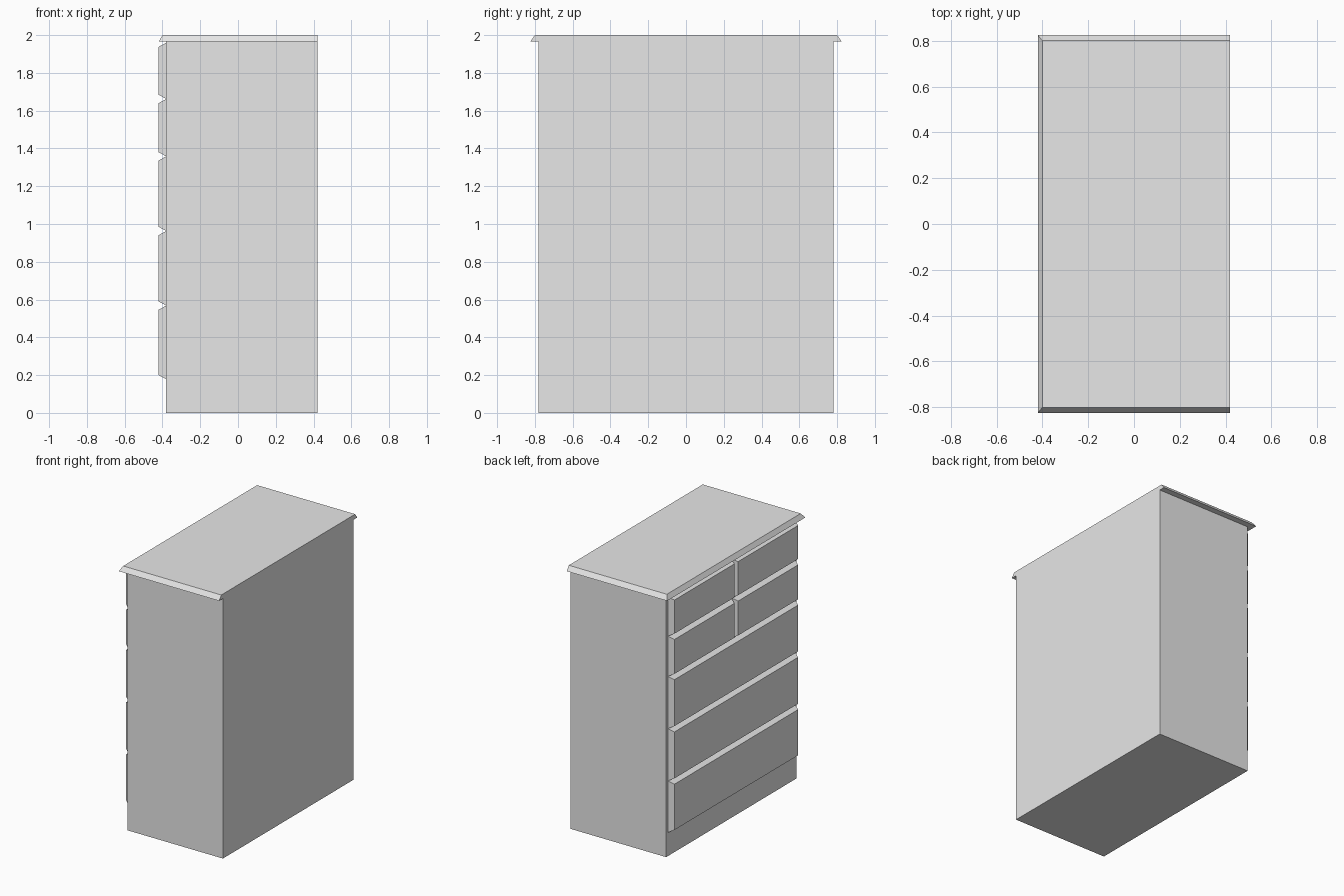
import bpy
import bmesh

old = bpy.data.objects.get("Cube")
if old:
    bpy.data.objects.remove(old, do_unlink=True)

# Single plain grey finish
grey = bpy.data.materials.new("light_grey")
grey.use_nodes = True
colour = (0.8, 0.8, 0.8, 1.0)
grey.diffuse_color = colour
grey.node_tree.nodes["Principled BSDF"].inputs["Base Color"].default_value = colour


def frustum(name, base, end):
    """Closed solid joining two matching rectangles of four points."""
    bm = bmesh.new()
    a = [bm.verts.new(p) for p in base]
    b = [bm.verts.new(p) for p in end]
    bm.faces.new(a)
    bm.faces.new(b)
    for i in range(4):
        j = (i + 1) % 4
        bm.faces.new((a[i], a[j], b[j], b[i]))
    bmesh.ops.recalc_face_normals(bm, faces=bm.faces)
    mesh = bpy.data.meshes.new(name)
    bm.to_mesh(mesh)
    bm.free()
    mesh.materials.append(grey)
    obj = bpy.data.objects.new(name, mesh)
    bpy.context.collection.objects.link(obj)
    return obj


def rect_xy(x0, x1, y, z):
    return [(x0, -y, z), (x1, -y, z), (x1, y, z), (x0, y, z)]


def rect_yz(x, y0, y1, z0, z1):
    return [(x, y0, z0), (x, y1, z0), (x, y1, z1), (x, y0, z1)]


BACK, FACE, FRONT = 0.42, -0.38, -0.42
TOP_Z = 1.965
BEVEL = 0.022

# Carcass and sloped-edge top, flush at the back
frustum("cabinet_body", rect_xy(FACE, BACK, 0.78, 0), rect_xy(FACE, BACK, 0.78, TOP_Z))
frustum("cabinet_top", rect_xy(FRONT, BACK, 0.825, TOP_Z), rect_xy(-0.40, BACK, 0.80, 2.0))


def drawer(name, y0, y1, z0, z1):
    """Bevelled drawer front standing proud of the carcass."""
    b = BEVEL
    frustum(name, rect_yz(FACE, y0, y1, z0, z1),
            rect_yz(FRONT, y0 + b, y1 - b, z0 + b, z1 - b))


# Three wide drawers below, two rows of paired drawers above
W = 0.76
levels = [0.178, 0.568, 0.963, 1.358, 1.662, 1.96]
for row, (z0, z1) in enumerate(zip(levels, levels[1:]), 1):
    if row <= 3:
        drawer(f"wide_drawer_{row}", -W, W, z0, z1)
    else:
        drawer(f"small_drawer_{row}_a", -W, 0, z0, z1)
        drawer(f"small_drawer_{row}_b", 0, W, z0, z1)
